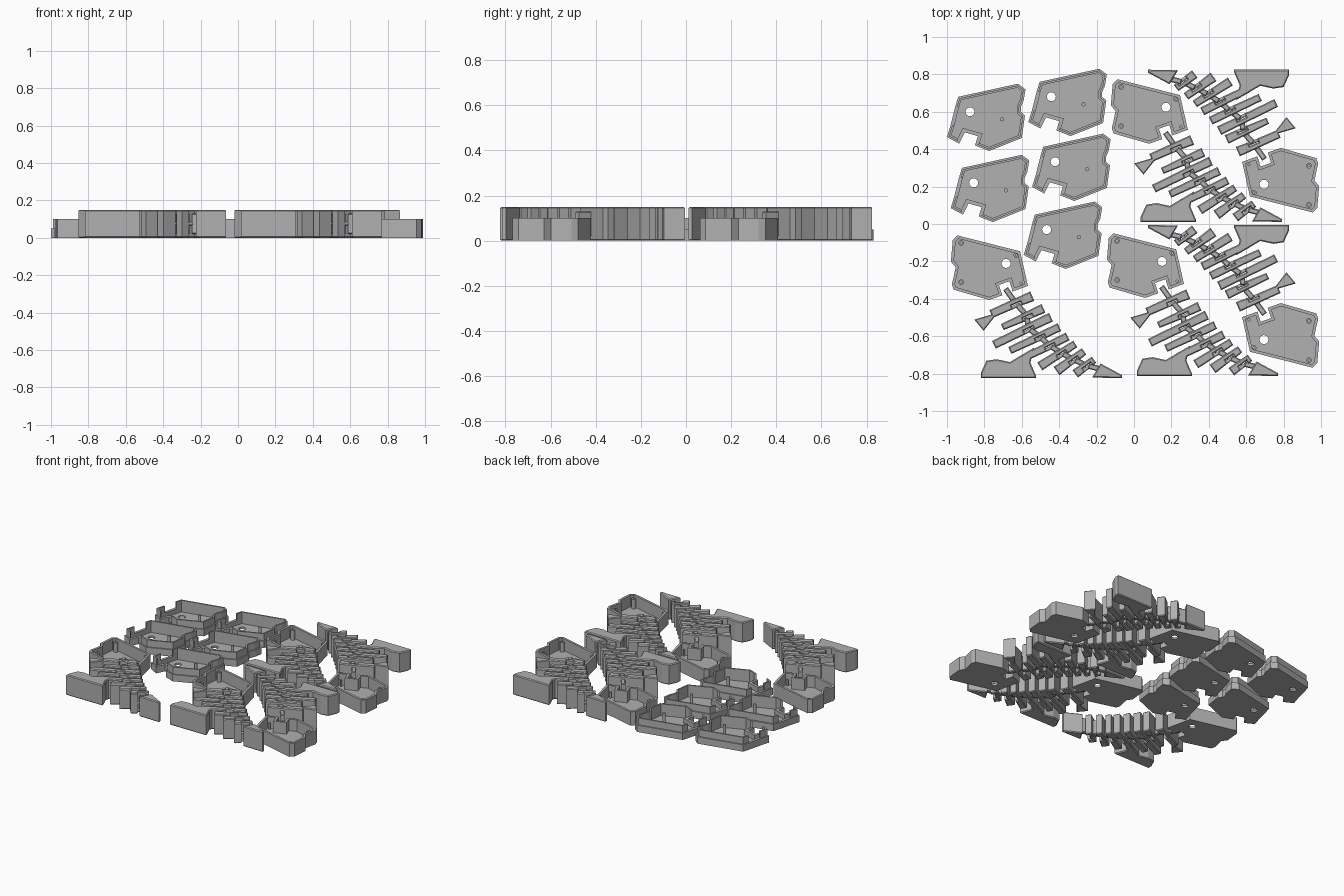
import bpy, bmesh, math
from mathutils import Vector, Matrix

if "Cube" in bpy.data.objects:
    bpy.data.objects.remove(bpy.data.objects["Cube"])

grey = bpy.data.materials.new("plain_grey")
grey.use_nodes = True
colour = (0.44, 0.44, 0.44, 1)
grey.diffuse_color = colour
grey.node_tree.nodes["Principled BSDF"].inputs["Base Color"].default_value = colour

BONE_TOP, WALL_TOP, RIM_TOP, FLOOR = 0.15, 0.1, 0.05, 0.015


def finish(bm, name):
    bmesh.ops.recalc_face_normals(bm, faces=bm.faces)
    mesh = bpy.data.meshes.new(name)
    bm.to_mesh(mesh)
    bm.free()
    mesh.materials.append(grey)
    return name, mesh


def prism(name, loops, z0, z1, chamfer=0):
    """Extrude an outline, with optional holes, between two heights."""
    bm = bmesh.new()
    for loop in loops:
        vs = [bm.verts.new((p[0], p[1], z0)) for p in loop]
        if len(loops) == 1:
            bm.faces.new(vs)
        else:
            for a, b in zip(vs, vs[1:] + vs[:1]):
                bm.edges.new((a, b))
    if len(loops) > 1:
        bmesh.ops.triangle_fill(bm, use_beauty=True, edges=bm.edges[:])
    out = bmesh.ops.extrude_face_region(bm, geom=bm.faces[:])
    top = [v for v in out["geom"] if isinstance(v, bmesh.types.BMVert)]
    bmesh.ops.translate(bm, verts=top, vec=(0, 0, z1 - z0))
    bmesh.ops.recalc_face_normals(bm, faces=bm.faces)
    if chamfer:
        rims = [e for e in bm.edges if abs(e.verts[0].co.z - e.verts[1].co.z) < 1e-5]
        bmesh.ops.bevel(bm, geom=rims, offset=chamfer, segments=1, affect='EDGES')
    return finish(bm, name)


def inset(loop, d):
    """Move a clockwise outline inwards by d."""
    pts, out = [Vector(p) for p in loop], []
    for i, p in enumerate(pts):
        a = (p - pts[i - 1]).normalized()
        b = (pts[(i + 1) % len(pts)] - p).normalized()
        na, nb = Vector((a.y, -a.x)), Vector((b.y, -b.x))
        out.append(p + (na + nb) * d / max(0.4, 1 + na.dot(nb)))
    return out


def ring(centre, r, n=16):
    return [(centre[0] + r * math.cos(math.tau * i / n),
             centre[1] + r * math.sin(math.tau * i / n)) for i in range(n)]


def strip(loop, first, last, near, far):
    """Thin wall following part of an outline."""
    a, b = inset(loop, near), inset(loop, far)
    return a[first:last + 1] + b[first:last + 1][::-1]


def bar(a, b, w):
    a, b = Vector(a), Vector(b)
    u = (b - a).normalized()
    n = Vector((-u.y, u.x)) * w / 2
    return [a + n, b + n, b - n, a - n]


def pin(name, centre, direction, length, r, z):
    bm = bmesh.new()
    turn = Vector((direction.x, direction.y, 0)).to_track_quat('Z', 'Y').to_matrix().to_4x4()
    bmesh.ops.create_cone(bm, cap_ends=True, segments=12, radius1=r, radius2=r, depth=length,
                          matrix=Matrix.Translation((centre.x, centre.y, z)) @ turn)
    return finish(bm, name)


# Head tray: floor with an eye hole, wall, posts and a neck notch
fish = []
head = [(-.11, -.05), (.225, -.135), (.267, -.32), (.185, -.35), (.168, -.295), (.112, -.315),
        (.13, -.37), (.06, -.395), (-.13, -.34), (-.14, -.31), (-.13, -.27), (-.12, -.22),
        (-.145, -.19), (-.135, -.075)]
fish.append(prism("head_floor", [head, ring((.15, -.2), .024)], 0, FLOOR))
fish.append(prism("head_wall", [head, inset(head, .016)], 0, WALL_TOP))
for post in [(-.09, -.09), (.205, -.155), (-.09, -.3)]:
    fish.append(prism("head_post", [ring(post, .015), ring(post, .006)], 0, .085))
fish.append(prism("head_peg", [ring((.23, -.305), .008)], 0, .06))

# Rib bones: left end, right end, left width, right width
ribs = [((.07, -.47), (.29, -.375), .045, .055),
        ((.13, -.54), (.35, -.44), .035, .05),
        ((.085, -.635), (.39, -.487), .045, .05),
        ((.17, -.665), (.435, -.54), .04, .045),
        ((.235, -.71), (.48, -.59), .04, .045),
        ((.33, -.75), (.52, -.63), .05, .04),
        ((.42, -.775), (.567, -.67), .055, .04),
        ((.52, -.79), (.62, -.715), .05, .04)]
joints = [Vector((.14, -.325))]
for left, right, lw, rw in ribs:
    l, r = Vector(left), Vector(right)
    u = (r - l).normalized()
    n = Vector((-u.y, u.x))
    c = l.lerp(r, .6)
    joints.append(c)
    # The tailward side carries a socket for the next link
    outline = [l + n * lw / 2, r + n * rw / 2, r - n * rw / 2,
               c + u * .026 - n * .023, c + u * .026 - n * .002,
               c - u * .026 - n * .002, c - u * .026 - n * .023, l - n * lw / 2]
    fish.append(prism("rib_bone", [outline], 0, BONE_TOP, .006))
    fish.append(pin("hinge_pin", c - n * .014, u, .056, .009, .075))
tip = [(.61, -.81), (.655, -.735), (.77, -.797), (.77, -.813)]
fish.append(prism("tail_tip", [tip], 0, BONE_TOP, .006))
joints.append(Vector((.655, -.765)))

# Links join each bone to the one before it
for a, b in zip(joints, joints[1:]):
    d = (b - a).normalized()
    fish.append(prism("spine_link", [bar(a + d * .012, b, .03)], .02, .13, .005))

# Side fin and large tail lobe
fin = [(.1, -.465), (-.02, -.5), (.03, -.56), (.085, -.49)]
lobe = [(.015, -.813), (.015, -.785), (.045, -.72), (.1, -.712), (.17, -.727), (.3, -.65),
        (.28, -.73), (.31, -.8), (.31, -.813)]
fish.append(prism("side_fin", [fin], 0, BONE_TOP, .005))
fish.append(prism("tail_lobe", [lobe], 0, BONE_TOP, .006))

# Lid: floor, low rim, taller lip broken at the neck opening, and a peg
lid = []
cover = [(-.955, .63), (-.94, .68), (-.62, .75), (-.58, .72), (-.59, .66), (-.605, .625),
         (-.605, .6), (-.583, .58), (-.6, .46), (-.775, .39), (-.85, .42), (-.835, .47),
         (-.905, .49), (-.935, .43), (-1, .465), (-.98, .53)]
lid.append(prism("lid_floor", [cover, ring((-.877, .6), .024)], 0, FLOOR))
lid.append(prism("lid_rim", [cover, inset(cover, .02)], 0, RIM_TOP))
lid.append(prism("lid_lip", [strip(cover, 0, 10, .009, .02)], FLOOR, WALL_TOP))
lid.append(prism("lid_corner_lip", [strip(cover, 13, 15, .009, .02)], FLOOR, WALL_TOP))
lid.append(prism("lid_peg", [ring((-.705, .56), .011)], 0, .09))


def place(parts, title, x, y, turned=False):
    for name, mesh in parts:
        ob = bpy.data.objects.new(title + "_" + name, mesh)
        bpy.context.collection.objects.link(ob)
        ob.location = (x, y, 0)
        ob.rotation_euler.z = math.pi if turned else 0


# Five skeletons, two of them turned round, and five lids
for i, (x, y, turned) in enumerate([(0, 0, False), (-.834, -.011, False), (.021, .824, False),
                                    (.845, -.818, True), (.845, .012, True)]):
    place(fish, "skeleton_%d" % (i + 1), x, y, turned)
for i, (x, y) in enumerate([(0, 0), (.435, .08), (.02, -.38), (.455, -.267), (.41, -.63)]):
    place(lid, "cover_%d" % (i + 1), x, y)
